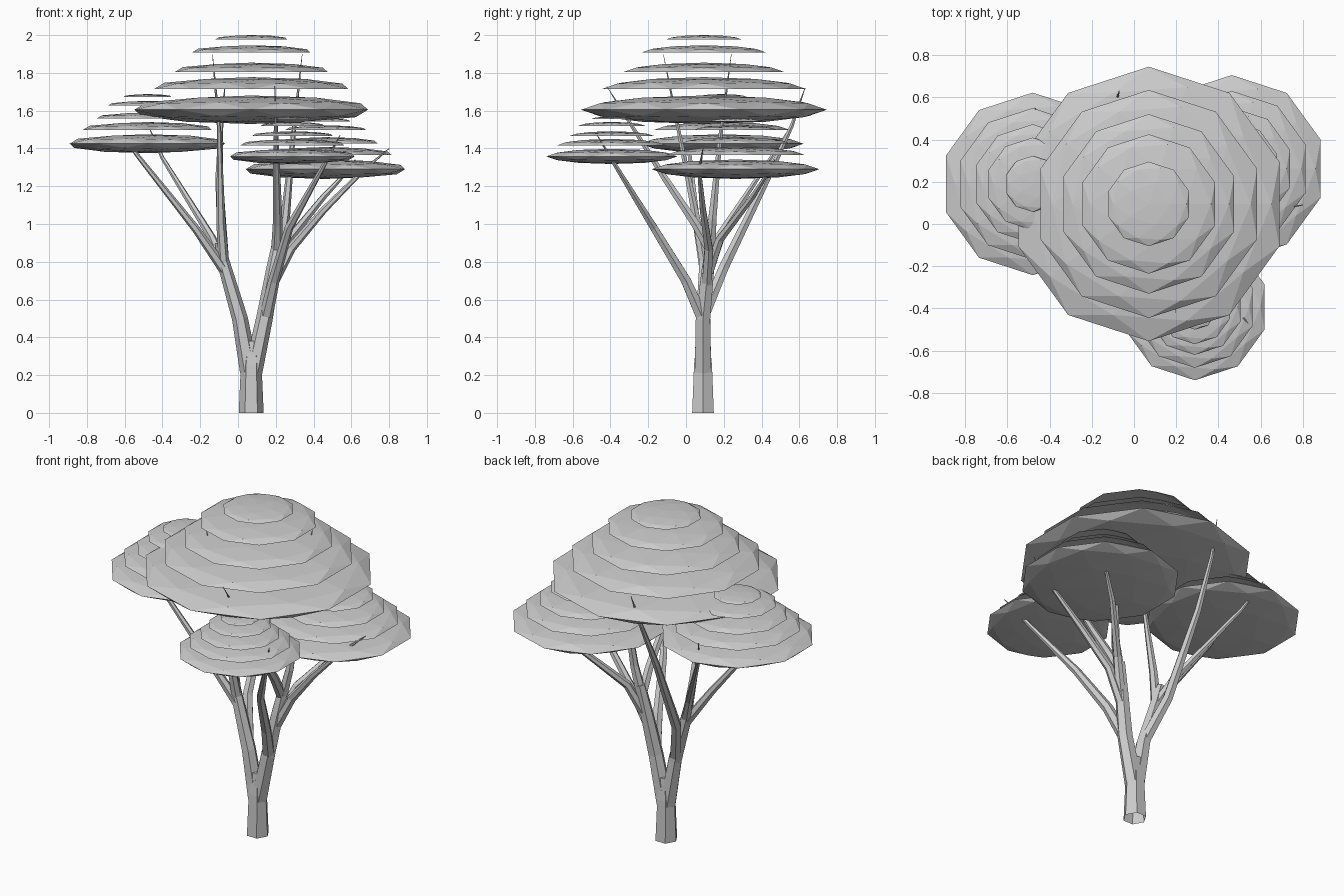
import bpy, bmesh, math
from mathutils import Vector


def finish(name, bm):
    mesh = bpy.data.meshes.new(name)
    bm.to_mesh(mesh)
    bm.free()
    ob = bpy.data.objects.new(name, mesh)
    bpy.context.collection.objects.link(ob)
    return ob


# Tapered six-sided limb along points of (x, y, z, radius)
def limb(name, pts, sides=6, cap=True):
    bm = bmesh.new()
    ps = [Vector(p[:3]) for p in pts]
    rings = []
    for i, p in enumerate(ps):
        t = (ps[min(i + 1, len(ps) - 1)] - ps[max(i - 1, 0)]).normalized()
        if p.z == 0:
            t = Vector((0, 0, 1))
        v = t.cross(Vector((1, 0, 0))).normalized()
        u = v.cross(t).normalized()
        ring = []
        for k in range(sides):
            a = 2 * math.pi * k / sides
            ring.append(bm.verts.new(p + (u * math.cos(a) + v * math.sin(a)) * pts[i][3]))
        rings.append(ring)
    for r0, r1 in zip(rings, rings[1:]):
        for k in range(sides):
            n = (k + 1) % sides
            bm.faces.new((r0[k], r0[n], r1[n], r1[k]))
    if cap:
        bm.faces.new(rings[-1])
    bmesh.ops.recalc_face_normals(bm, faces=bm.faces)
    return finish(name, bm)


# Canopy: one whole flattened ball below, open half shells stacked above it
TIERS = [(0.65, 0.0), (0.54, 0.11), (0.425, 0.2), (0.33, 0.303), (0.2, 0.372)]


def canopy(name, x, y, z, s):
    for i, (r, h) in enumerate(TIERS):
        bm = bmesh.new()
        bmesh.ops.create_icosphere(bm, subdivisions=2, radius=1)
        if i:
            low = [f for f in bm.faces if f.calc_center_median().z < 0]
            bmesh.ops.delete(bm, geom=low, context='FACES')
        for v in bm.verts:
            v.co = Vector((x + v.co.x * r * s, y + v.co.y * r * s,
                           z + (h + v.co.z * r * 0.116) * s))
        finish(f"{name}_tier_{i + 1}", bm)


canopy("main_canopy", 0.07, 0.095, 1.605, 1.0)
canopy("left_canopy", -0.48, 0.19, 1.425, 0.665)
canopy("right_canopy", 0.463, 0.262, 1.29, 0.682)
canopy("front_canopy", 0.288, -0.393, 1.358, 0.534)

# Trunk and the two main limbs
limb("trunk", [(0.07, 0.09, 0, 0.066), (0.07, 0.09, 0.25, 0.055), (0.075, 0.09, 0.38, 0.04)])
limb("left_limb", [(0.06, 0.09, 0.22, 0.05), (0.01, 0.09, 0.5, 0.042),
                   (-0.075, 0.1, 0.79, 0.034), (-0.1, 0.11, 0.9, 0.022)])
limb("right_limb", [(0.08, 0.09, 0.22, 0.05), (0.14, 0.09, 0.5, 0.044),
                    (0.185, 0.115, 0.75, 0.038), (0.215, 0.135, 0.92, 0.03)])

# Branches rising from the left limb
limb("left_branch_front", [(-0.06, 0.1, 0.74, 0.03), (-0.22, 0.06, 0.97, 0.022),
                           (-0.53, 0.02, 1.36, 0.012), (-0.6, 0.0, 1.45, 0.004)])
limb("left_branch_back", [(-0.07, 0.1, 0.77, 0.028), (-0.14, 0.17, 0.93, 0.022),
                          (-0.4, 0.45, 1.35, 0.011), (-0.47, 0.55, 1.51, 0.002)])
limb("main_branch_back", [(0.0, 0.1, 0.53, 0.034), (-0.075, 0.2, 0.77, 0.03),
                          (-0.1, 0.43, 1.24, 0.02), (-0.09, 0.56, 1.52, 0.012),
                          (-0.07, 0.63, 1.72, 0.002)])
limb("main_branch_left", [(-0.075, 0.1, 0.78, 0.03), (-0.09, 0.06, 1.0, 0.024),
                          (-0.1, -0.04, 1.5, 0.011), (-0.135, -0.12, 1.9, 0.001)])

# Branches rising from the right limb
limb("front_branch", [(0.15, 0.08, 0.52, 0.036), (0.19, 0.0, 0.7, 0.03),
                      (0.27, -0.17, 0.98, 0.023), (0.46, -0.38, 1.32, 0.012),
                      (0.54, -0.47, 1.47, 0.002)])
limb("main_branch_front", [(0.205, 0.13, 0.86, 0.03), (0.21, 0.05, 1.0, 0.026),
                           (0.205, -0.11, 1.24, 0.02), (0.2, -0.3, 1.54, 0.01),
                           (0.195, -0.42, 1.73, 0.001)])
limb("main_branch_right", [(0.215, 0.13, 0.88, 0.03), (0.25, 0.14, 1.03, 0.025),
                           (0.29, 0.18, 1.45, 0.013), (0.34, 0.24, 1.9, 0.001)])
limb("right_branch_front", [(0.18, 0.11, 0.68, 0.03), (0.28, 0.12, 0.87, 0.025),
                            (0.45, 0.09, 1.07, 0.019), (0.66, 0.07, 1.28, 0.011),
                            (0.8, 0.09, 1.4, 0.002)])
limb("right_branch_back", [(0.2, 0.12, 0.75, 0.03), (0.27, 0.18, 0.92, 0.024),
                           (0.45, 0.35, 1.14, 0.017), (0.58, 0.44, 1.28, 0.009),
                           (0.62, 0.47, 1.34, 0.003)])
